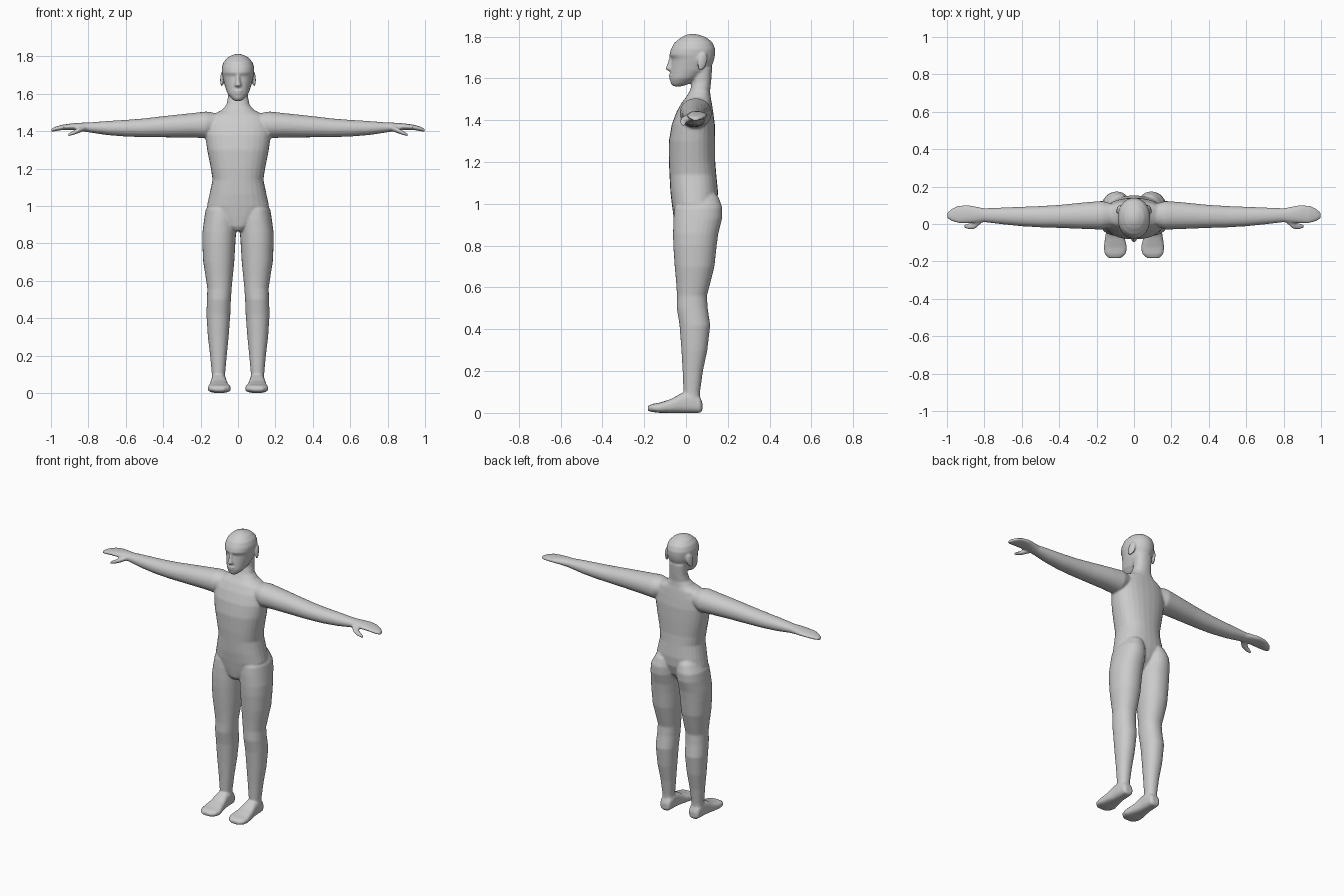
import bpy, bmesh, math
from mathutils import Matrix, Euler

bm = bmesh.new()
SIDES = 28


def loft(axis, rows, power=2.0, side=1):
    """Closed loft; each row is (position on axis, u0, u1, v0, v1)."""
    rings = []
    for t, u0, u1, v0, v1 in rows:
        ring = []
        for i in range(SIDES):
            a = 2 * math.pi * i / SIDES
            c, s = math.cos(a), math.sin(a)
            u = (u0 + u1) / 2 + (u1 - u0) / 2 * math.copysign(abs(c) ** (2 / power), c)
            v = (v0 + v1) / 2 + (v1 - v0) / 2 * math.copysign(abs(s) ** (2 / power), s)
            x, y, z = {"x": (t, u, v), "y": (u, t, v), "z": (u, v, t)}[axis]
            ring.append(bm.verts.new((x * side, y, z)))
        rings.append(ring)
    faces = [bm.faces.new(rings[0]), bm.faces.new(rings[-1])]
    for a, b in zip(rings, rings[1:]):
        for i in range(SIDES):
            j = (i + 1) % SIDES
            faces.append(bm.faces.new((a[i], a[j], b[j], b[i])))
    bmesh.ops.recalc_face_normals(bm, faces=faces)


def column(rows, power=2.0):
    """Symmetric upright loft; rows are (z, half width, front y, back y)."""
    loft("z", [(z, -w, w, f, b) for z, w, f, b in rows], power)


def ball(loc, scale, rot=(0, 0, 0)):
    m = Matrix.LocRotScale(loc, Euler(rot), scale)
    bmesh.ops.create_uvsphere(bm, u_segments=20, v_segments=12, radius=1, matrix=m)


# torso and neck
column([(.865, .025, -.035, .05), (.89, .07, -.052, .09), (.94, .13, -.06, .13),
        (1.0, .166, -.068, .15), (1.06, .153, -.075, .153), (1.14, .136, -.079, .145),
        (1.20, .145, -.082, .14), (1.30, .165, -.082, .14), (1.38, .176, -.068, .138),
        (1.44, .172, -.045, .13), (1.485, .145, -.02, .123), (1.51, .09, 0, .118),
        (1.54, .062, .018, .115), (1.58, .054, .03, .12), (1.65, .055, .035, .125)], 2.3)

# head
column([(1.562, .02, -.062, -.02), (1.575, .036, -.073, .02), (1.60, .056, -.077, .06),
        (1.64, .07, -.074, .115), (1.68, .08, -.069, .132), (1.695, .083, -.068, .136),
        (1.712, .086, -.08, .139), (1.74, .087, -.072, .14), (1.77, .077, -.056, .128),
        (1.795, .054, -.025, .10), (1.808, .028, .0, .065), (1.813, .008, .02, .04)], 2.1)

# nose, lips
column([(1.705, .009, -.078, -.04), (1.67, .013, -.09, -.04), (1.645, .02, -.099, -.04),
        (1.636, .014, -.085, -.04)])
ball((0, -.07, 1.615), (.024, .014, .006))
ball((0, -.069, 1.602), (.02, .013, .006))

for s in (1, -1):
    # ears
    ball((s * .084, .078, 1.68), (.009, .024, .044), (-.25, 0, s * .35))

    # arm and mitten hand
    loft("x", [(.08, 0, .10, 1.41, 1.49), (.17, -.03, .123, 1.362, 1.505),
               (.25, -.027, .117, 1.366, 1.496), (.40, -.021, .102, 1.367, 1.48),
               (.50, -.018, .096, 1.368, 1.468), (.60, -.012, .092, 1.371, 1.46),
               (.70, -.002, .088, 1.379, 1.454), (.80, .01, .084, 1.394, 1.446),
               (.84, .007, .092, 1.40, 1.445), (.89, .005, .102, 1.406, 1.441),
               (.94, .005, .098, 1.406, 1.434), (.975, .015, .083, 1.40, 1.424),
               (.998, .03, .06, 1.396, 1.414)], 2.1, s)
    # thumb
    loft("x", [(.81, .01, .05, 1.405, 1.435), (.85, -.026, .02, 1.39, 1.42),
               (.88, -.03, .004, 1.38, 1.403), (.908, -.022, -.002, 1.372, 1.386)], 2.0, s)

    # leg with buttock
    loft("z", [(1.07, .06, .11, .06, .12), (1.03, .02, .145, -.03, .157),
               (.98, .01, .173, -.055, .174), (.93, .007, .181, -.06, .173),
               (.86, .010, .19, -.062, .155), (.80, .014, .191, -.061, .147),
               (.70, .02, .186, -.054, .136), (.62, .028, .173, -.047, .116),
               (.56, .034, .164, -.043, .10), (.50, .038, .166, -.044, .104),
               (.42, .041, .169, -.031, .116), (.30, .05, .161, -.022, .102),
               (.20, .06, .149, -.016, .081), (.10, .069, .14, -.012, .067),
               (.04, .07, .14, -.01, .067)], 2.15, s)
    # foot
    loft("y", [(.078, .08, .125, .012, .05), (.068, .068, .138, 0, .075),
               (.03, .063, .143, 0, .105), (-.02, .06, .146, 0, .095),
               (-.07, .051, .154, 0, .067), (-.125, .037, .162, 0, .049),
               (-.16, .044, .157, .004, .043), (-.183, .07, .135, .01, .033)], 2.8, s)

# fuse the parts into one skin
mesh = bpy.data.meshes.new("human_body")
bm.to_mesh(mesh)
bm.free()
body = bpy.data.objects.new("human_body", mesh)
bpy.context.collection.objects.link(body)
remesh = body.modifiers.new("fuse", "REMESH")
remesh.mode = "VOXEL"
remesh.voxel_size = .006
remesh.use_smooth_shade = True
smooth = body.modifiers.new("soften", "SMOOTH")
smooth.factor = .5
smooth.iterations = 5
